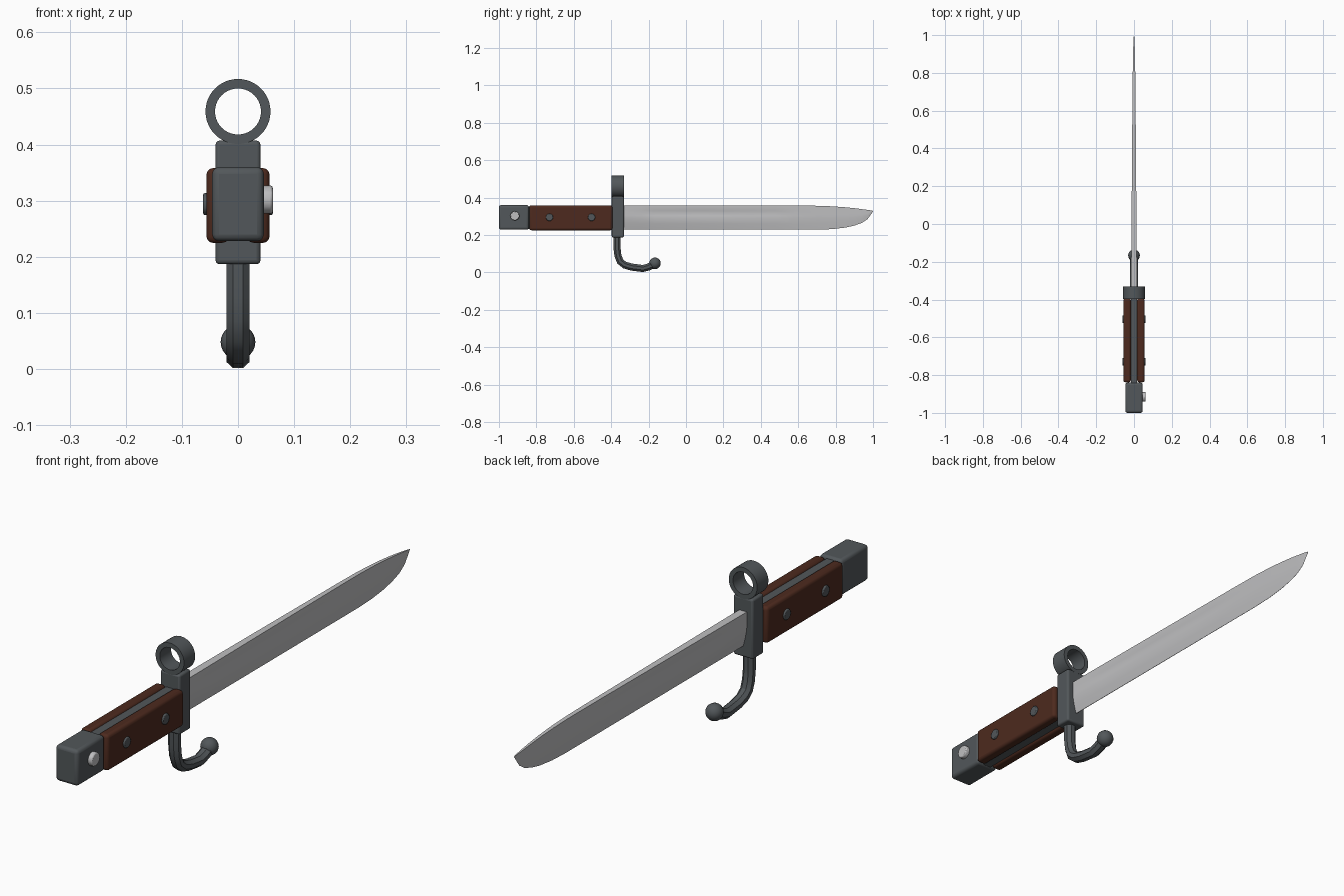
import bpy, bmesh, math
from mathutils import Vector

if "Cube" in bpy.data.objects:
    bpy.data.objects.remove(bpy.data.objects["Cube"])


def material(name, rgb):
    m = bpy.data.materials.new(name)
    m.diffuse_color = (*rgb, 1)
    m.use_nodes = True
    m.node_tree.nodes["Principled BSDF"].inputs["Base Color"].default_value = m.diffuse_color
    return m


GUN = material("gunmetal", (0.085, 0.096, 0.103))
WOOD = material("dark_wood", (0.075, 0.023, 0.013))
STEEL = material("bright_steel", (0.52, 0.52, 0.53))


def finish(name, bm, mat, bevel=0, angle=35, segments=3):
    bmesh.ops.recalc_face_normals(bm, faces=bm.faces[:])
    me = bpy.data.meshes.new(name)
    bm.to_mesh(me)
    bm.free()
    me.materials.append(mat)
    ob = bpy.data.objects.new(name, me)
    bpy.context.collection.objects.link(ob)
    if bevel:
        b = ob.modifiers.new("bevel", 'BEVEL')
        b.width, b.segments = bevel, segments
    bpy.ops.object.select_all(action='DESELECT')
    ob.select_set(True)
    bpy.context.view_layer.objects.active = ob
    if angle:
        bpy.ops.object.shade_smooth_by_angle(angle=math.radians(angle))
    return ob


def box(name, x, y, z, mat, bevel):
    bm = bmesh.new()
    bmesh.ops.create_cube(bm, size=1)
    for v in bm.verts:
        v.co = [(a + b) / 2 + c * (b - a) for c, (a, b) in zip(v.co, (x, y, z))]
    return finish(name, bm, mat, bevel)


def loft(bm, rings, closed=False):
    """Skin equal-sized rings of points; cap the ends unless closed."""
    vs = [[bm.verts.new(p) for p in r] for r in rings]
    n = len(vs[0])
    for i in range(len(vs) if closed else len(vs) - 1):
        a, b = vs[i], vs[(i + 1) % len(vs)]
        for j in range(n):
            bm.faces.new((a[j], a[(j + 1) % n], b[(j + 1) % n], b[j]))
    if not closed:
        bm.faces.new(vs[0])
        bm.faces.new(vs[-1])


def x_disc(name, x0, x1, y, z, r, sides, mat, bevel):
    bm = bmesh.new()
    loft(bm, [[(x, y + r * math.cos(k * math.tau / sides),
                z + r * math.sin(k * math.tau / sides)) for k in range(sides)]
              for x in (x0, x1)])
    return finish(name, bm, mat, bevel, segments=2)


# handle: pommel, tang and two wooden grips
box("pommel", (-0.046, 0.046), (-1.0, -0.84), (0.228, 0.36), GUN, 0.012)
box("tang", (-0.017, 0.017), (-0.86, -0.36), (0.231, 0.352), GUN, 0.003)
for s, side in ((1, "right"), (-1, "left")):
    box("grip_" + side, tuple(sorted((s * 0.0165, s * 0.056))),
        (-0.838, -0.394), (0.225, 0.358), WOOD, 0.011)
    for i, y in enumerate((-0.73, -0.505)):
        x_disc(f"rivet_{side}_{i}", s * 0.04, s * 0.062, y, 0.294, 0.02, 12, GUN, 0.003)

# press button on the right of the pommel
x_disc("press_button", 0.03, 0.062, -0.915, 0.302, 0.025, 12, STEEL, 0.004)

# guard block
box("guard", (-0.04, 0.04), (-0.397, -0.332), (0.187, 0.407), GUN, 0.007)

# muzzle ring
bm = bmesh.new()
loft(bm, [[(r * math.sin(k * math.tau / 40), y, 0.459 + r * math.cos(k * math.tau / 40))
           for r, y in ((0.041, -0.397), (0.058, -0.397), (0.058, -0.332), (0.041, -0.332))]
          for k in range(40)], closed=True)
finish("muzzle_ring", bm, GUN)

# hooked quillon swept along a bent path
path = [Vector((0, y, z)) for y, z in (
    (-0.369, 0.20), (-0.369, 0.13), (-0.364, 0.09), (-0.352, 0.058), (-0.328, 0.039),
    (-0.29, 0.028), (-0.23, 0.0205), (-0.2, 0.029), (-0.165, 0.046))]
rings = []
for i, p in enumerate(path):
    t = (path[min(i + 1, len(path) - 1)] - path[max(i - 1, 0)]).normalized()
    side = Vector((0, -t.z, t.y))
    rings.append([p + Vector((0.0225 * math.cos(a), 0, 0)) + side * 0.0205 * math.sin(a)
                  for a in [(k + 0.5) * math.tau / 8 for k in range(8)]])
bm = bmesh.new()
loft(bm, rings)
finish("quillon_hook", bm, GUN, angle=30)

# ball at the end of the hook
bm = bmesh.new()
bmesh.ops.create_uvsphere(bm, u_segments=20, v_segments=12, radius=0.031)
bmesh.ops.translate(bm, verts=bm.verts[:], vec=(0, -0.166, 0.048))
finish("quillon_ball", bm, GUN)

# blade: (y, top, bottom, half thickness, fuller depth)
stations = [
    (-0.35, 0.357, 0.228, 0.0155, 0), (-0.24, 0.357, 0.228, 0.015, 0),
    (-0.17, 0.357, 0.228, 0.0145, 0.3), (0.1, 0.357, 0.228, 0.0125, 0.3),
    (0.48, 0.357, 0.228, 0.0095, 0.3), (0.58, 0.357, 0.228, 0.009, 0),
    (0.7, 0.356, 0.228, 0.008, 0), (0.78, 0.353, 0.231, 0.007, 0),
    (0.85, 0.348, 0.239, 0.006, 0), (0.9, 0.343, 0.25, 0.005, 0),
    (0.94, 0.338, 0.264, 0.004, 0), (0.97, 0.334, 0.284, 0.003, 0),
    (0.985, 0.332, 0.304, 0.002, 0), (1.0, 0.329, 0.326, 0.0008, 0)]
# section: (fraction down, thickness, fuller weight)
section = [(0, 1, 0), (0.14, 1, 0), (0.22, 1, 0.7), (0.32, 1, 1), (0.42, 1, 0.7),
           (0.52, 0.97, 0), (0.75, 0.6, 0), (1, 0.06, 0)]
rings = []
for y, top, bot, t, f in stations:
    half = [(t * (w - f * g), y, top + (bot - top) * v) for v, w, g in section]
    rings.append(half + [(-x, yy, z) for x, yy, z in reversed(half)])
bm = bmesh.new()
loft(bm, rings)
finish("blade", bm, STEEL, angle=40)
